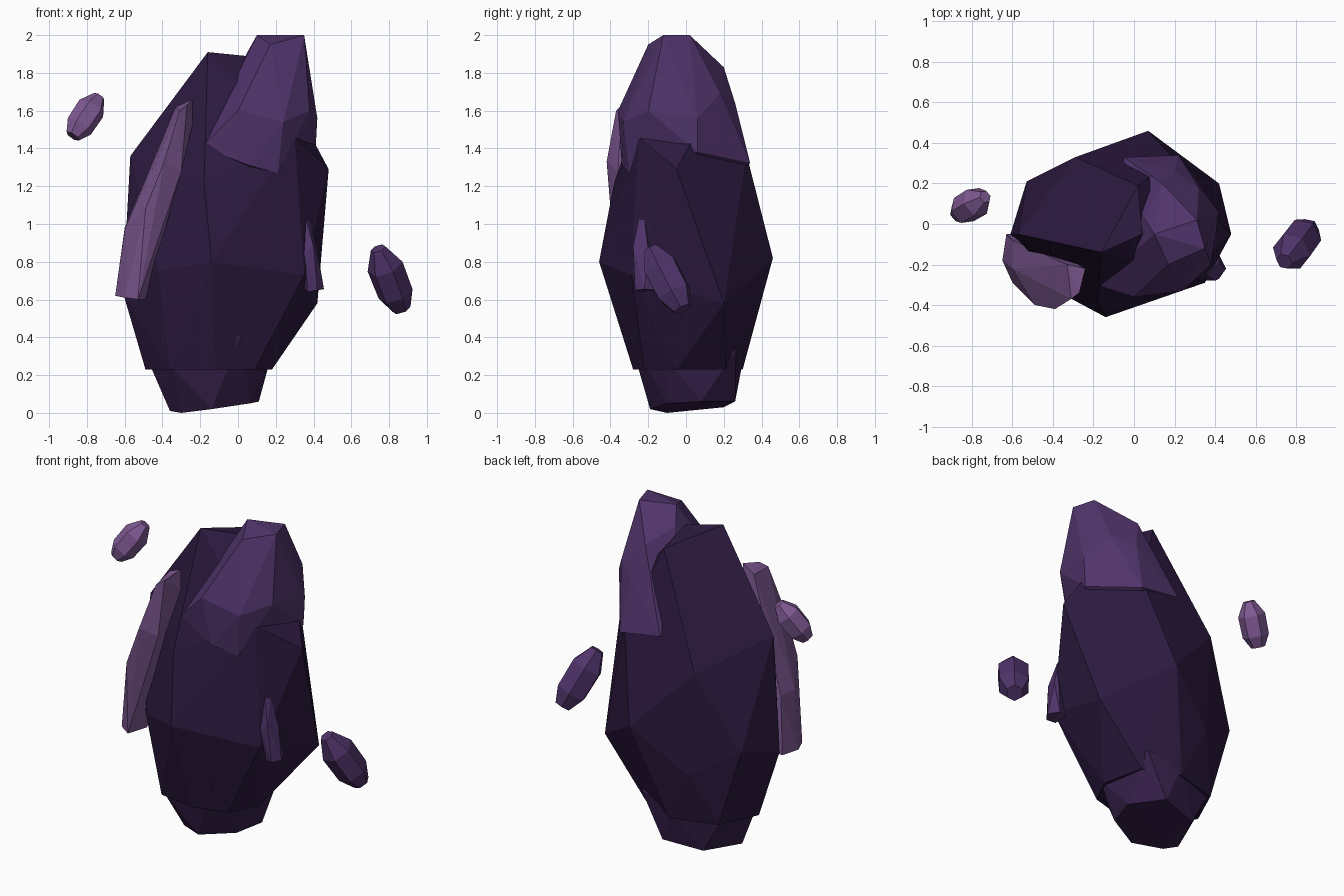
import bpy, bmesh, math
from mathutils import Vector


def material(name, rgb):
    m = bpy.data.materials.new(name)
    m.diffuse_color = (*rgb, 1)
    return m


dark = material("dark_stone", (0.025, 0.010, 0.050))
base_mat = material("base_stone", (0.036, 0.014, 0.068))
mid = material("violet_stone", (0.080, 0.034, 0.145))
light = material("pale_crystal", (0.21, 0.10, 0.29))


def rock(name, points, mat):
    """Faceted stone: convex hull around a few corner points."""
    bm = bmesh.new()
    for p in points:
        bm.verts.new(p)
    bmesh.ops.convex_hull(bm, input=bm.verts[:])
    bmesh.ops.delete(bm, geom=[v for v in bm.verts if not v.link_faces], context='VERTS')
    bmesh.ops.dissolve_limit(bm, angle_limit=math.radians(2), verts=bm.verts[:], edges=bm.edges[:])
    bmesh.ops.recalc_face_normals(bm, faces=bm.faces[:])
    me = bpy.data.meshes.new(name)
    bm.to_mesh(me)
    bm.free()
    me.materials.append(mat)
    ob = bpy.data.objects.new(name, me)
    bpy.context.collection.objects.link(ob)
    return ob


def crystal(name, a, b, radius, mat, sides=6, turn=0.0):
    """Small shard: rings of corners along the axis a-b, tapered at both ends."""
    a, b = Vector(a), Vector(b)
    q = (b - a).to_track_quat('Z', 'Y')
    pts = []
    for t, s in ((0, .52), (.25, .97), (.7, 1), (1, .42)):
        for i in range(sides):
            ang = 2 * math.pi * i / sides + turn
            r = radius * s
            pts.append(a.lerp(b, t) + q @ Vector((r * math.cos(ang), r * math.sin(ang), 0)))
    return rock(name, pts, mat)


# Main boulder
rock("main_boulder", [
    (-.16, -.14, 1.91), (.04, -.05, 1.89), (.02, .19, 1.84),
    (-.57, -.05, 1.36), (-.18, -.38, 1.22), (.30, -.25, 1.46), (.40, .03, 1.44), (.20, .32, 1.37),
    (-.29, .33, 1.19), (.48, -.05, 1.29), (-.53, .21, .72), (-.61, -.05, .64), (.07, .46, .82),
    (.42, .20, .58), (.35, -.29, .73), (-.14, -.46, .80), (-.42, -.31, .75), (-.25, .34, .55),
    (-.49, -.02, .23), (-.36, -.24, .23), (-.12, -.28, .23), (.09, -.22, .23), (.18, -.05, .23),
    (.12, .21, .23), (-.10, .30, .23), (-.38, .22, .23)], dark)

# Foot stone below the boulder, its corners poking out of the boulder's flanks
rock("foot_stone", [
    (-.36, -.04, .01), (-.14, -.19, .02), (.06, -.10, .05), (.11, .08, .06),
    (-.02, .26, .06), (-.26, .20, .03), (-.30, -.10, 0),
    (-.46, -.02, .24), (-.34, -.23, .23), (.02, -.305, .42), (.17, -.10, .28),
    (.12, .265, .33), (-.10, .30, .27), (-.38, .20, .24), (-.12, 0, .5)], base_mat)

# Cap stone leaning on the top right
rock("cap_stone", [
    (.10, -.05, 2), (.35, -.12, 2), (.31, .02, 2), (.17, -.20, 1.95), (.05, .03, 1.91),
    (.14, .20, 1.83), (.32, .18, 1.69), (.42, .06, 1.56), (.38, -.20, 1.60), (0, -.36, 1.60),
    (.24, -.33, 1.54), (-.19, -.30, 1.41), (.06, -.34, 1.31), (.21, -.30, 1.27),
    (.20, .26, 1.64), (-.05, .33, 1.36), (.22, .34, 1.32), (.41, .06, 1.38), (.1, 0, 1.2)], mid)

# Tall pale shard on the left front
rock("left_shard", [
    (-.24, -.22, 1.66), (-.33, -.20, 1.62), (-.27, -.34, 1.63), (-.31, -.37, 1.60),
    (-.24, -.22, 1.53), (-.30, -.36, 1.28), (-.39, -.42, 1.33), (-.49, -.40, 1.08),
    (-.44, -.16, 1.34), (-.60, -.22, .97), (-.60, -.08, .98),
    (-.65, -.18, .62), (-.60, -.29, .61), (-.53, -.33, .60), (-.63, -.05, .63),
    (-.49, -.20, .60), (-.44, -.36, .98), (-.53, -.05, .64)], light)

# Narrow shard on the right front
rock("right_shard", [
    (.36, -.25, 1.03), (.38, -.22, 1.02), (.35, -.28, .84), (.40, -.28, .88), (.42, -.20, .86),
    (.37, -.25, .64), (.42, -.27, .65), (.455, -.22, .655), (.42, -.15, .65), (.35, -.18, .66)], mid)

# Two floating shards
crystal("floating_shard_left", (-.875, .05, 1.465), (-.735, .135, 1.675), .078, light, 6, .2)
crystal("floating_shard_right", (.865, -.02, .55), (.742, -.185, .87), .098, mid, 6, .5)
